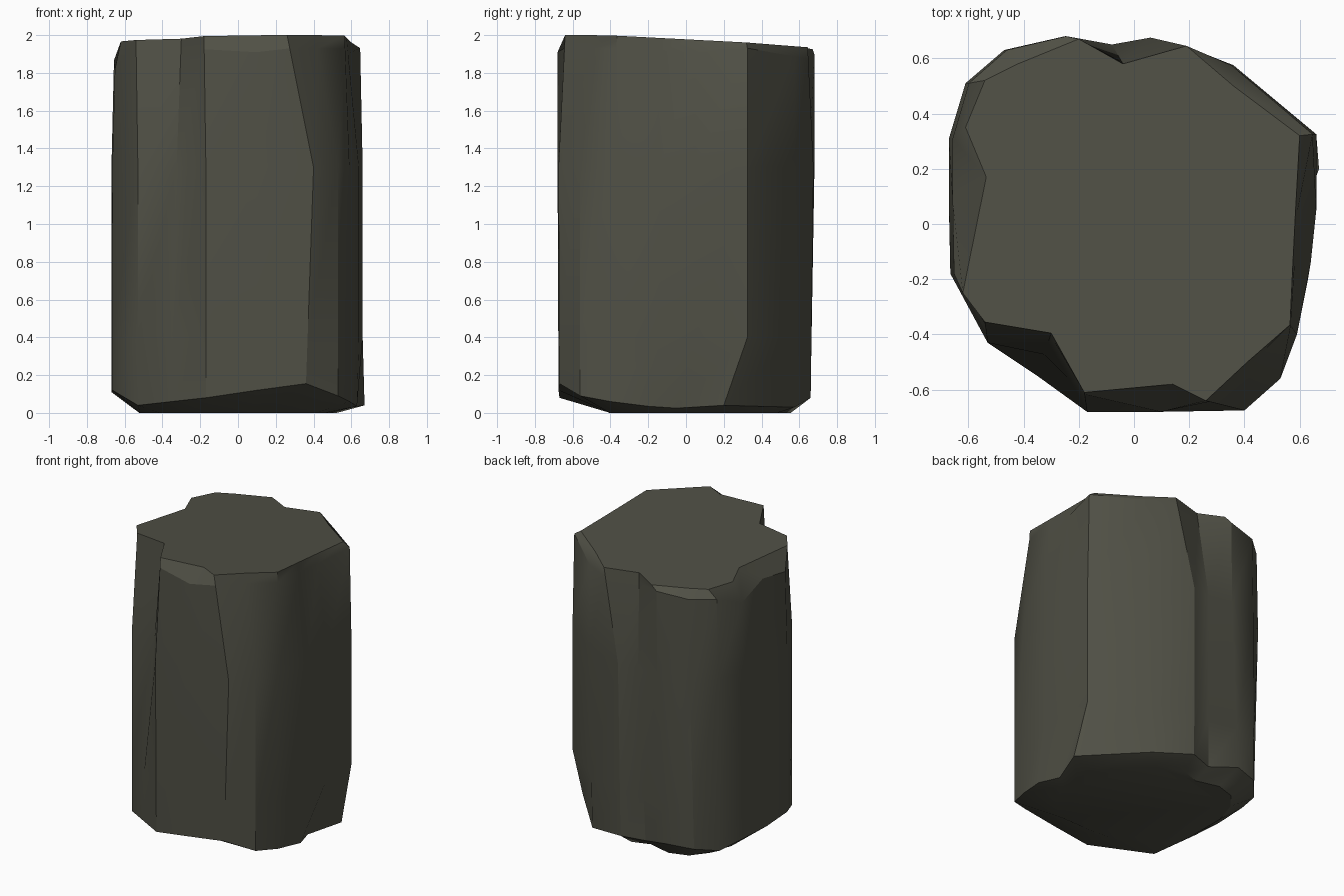
import bpy, bmesh
from mathutils import Vector

if "Cube" in bpy.data.objects:
    bpy.data.objects.remove(bpy.data.objects["Cube"])

# Chipped stone pillar: matching loops, counter-clockwise from the front right
MID = [(.40, -.675), (.53, -.56), (.59, -.40), (.64, -.14), (.66, .05), (.66, .325),
       (.36, .575), (.06, .675), (-.08, .65), (-.25, .68), (-.47, .63), (-.61, .51),
       (-.67, .31), (-.67, .08), (-.665, -.18), (-.53, -.43), (-.35, -.55),
       (-.17, -.68), (.10, -.68)]
TOP = [(.26, -.64), (.41, -.50), (.565, -.365), (.575, -.15), (.585, .05), (.60, .32),
       (.36, .50), (.19, .645), (-.04, .58), (-.2, .67), (-.42, .58), (-.54, .52),
       (-.61, .35), (-.535, .17), (-.62, -.25), (-.54, -.355), (-.30, -.395),
       (-.18, -.61), (.14, -.58)]
BASE = [(.36, -.67, .155), (.53, -.56, .09), (.59, -.40, .06), (.63, -.2, .035),
        (.58, -.05, .025), (.67, .2, .04), (.33, .575, .03), (.05, .66, .08),
        (-.11, .61, .07), (-.32, .66, .12), (-.49, .61, .11), (-.60, .48, .08),
        (-.67, .28, .12), (-.67, .05, .11), (-.665, -.18, .12), (-.53, -.43, .04),
        (-.35, -.55, .06), (-.17, -.67, .08), (.10, -.675, .12)]
CHIP = {5: .03, 6: .06, 9: .03, 10: .05, 11: .06,            # chipped rim depth
        12: .15, 13: .08, 14: .15, 18: .09}
GROOVE = {16: .5}                                            # long groove
UPRIGHT = (3, 4, 5)                                          # sides that stay upright low down


def top_z(x, y):
    return min(2, 1.966 + .02 * x - .053 * y)


rings = [[], [], [], [], [], []]
for i, (m, t, b) in enumerate(zip(MID, TOP, BASE)):
    base = Vector(b)
    high = Vector((*m, 1.3))
    low = Vector((*m, .4))
    if i not in UPRIGHT:
        low = base.lerp(high, (.4 - base.z) / (1.3 - base.z))
    top = Vector((*t, top_z(*t)))
    if i in GROOVE:
        g = high.lerp(top, GROOVE[i])
        high = Vector((g.x, g.y, 1.3))
    if i in CHIP:
        rim = Vector((*m, top.z - CHIP[i]))
        rim.x *= .98
    else:
        rim = high.lerp(top, .9)
    foot = Vector((base.x * .78, base.y * (.6 if base.y < 0 else .84), 0))
    for ring, p in zip(rings, (foot, base, low, high, rim, top)):
        ring.append(p)

# Skin the loops and close both ends
bm = bmesh.new()
loops = [[bm.verts.new(p) for p in ring] for ring in rings]
n = len(MID)
for a, b in zip(loops, loops[1:]):
    for i in range(n):
        j = (i + 1) % n
        bm.faces.new((a[i], a[j], b[j], b[i]))
bm.faces.new(loops[-1])
bm.faces.new(loops[0][::-1])
bmesh.ops.recalc_face_normals(bm, faces=bm.faces)

mesh = bpy.data.meshes.new("stone_pillar")
bm.to_mesh(mesh)
bm.free()
pillar = bpy.data.objects.new("stone_pillar", mesh)
bpy.context.collection.objects.link(pillar)

stone = bpy.data.materials.new("dark olive stone")
stone.diffuse_color = (.08, .08, .06, 1)
stone.use_nodes = True
stone.node_tree.nodes["Principled BSDF"].inputs["Base Color"].default_value = stone.diffuse_color
mesh.materials.append(stone)

bpy.context.view_layer.objects.active = pillar
pillar.select_set(True)
bpy.ops.object.shade_smooth_by_angle(angle=.5)
